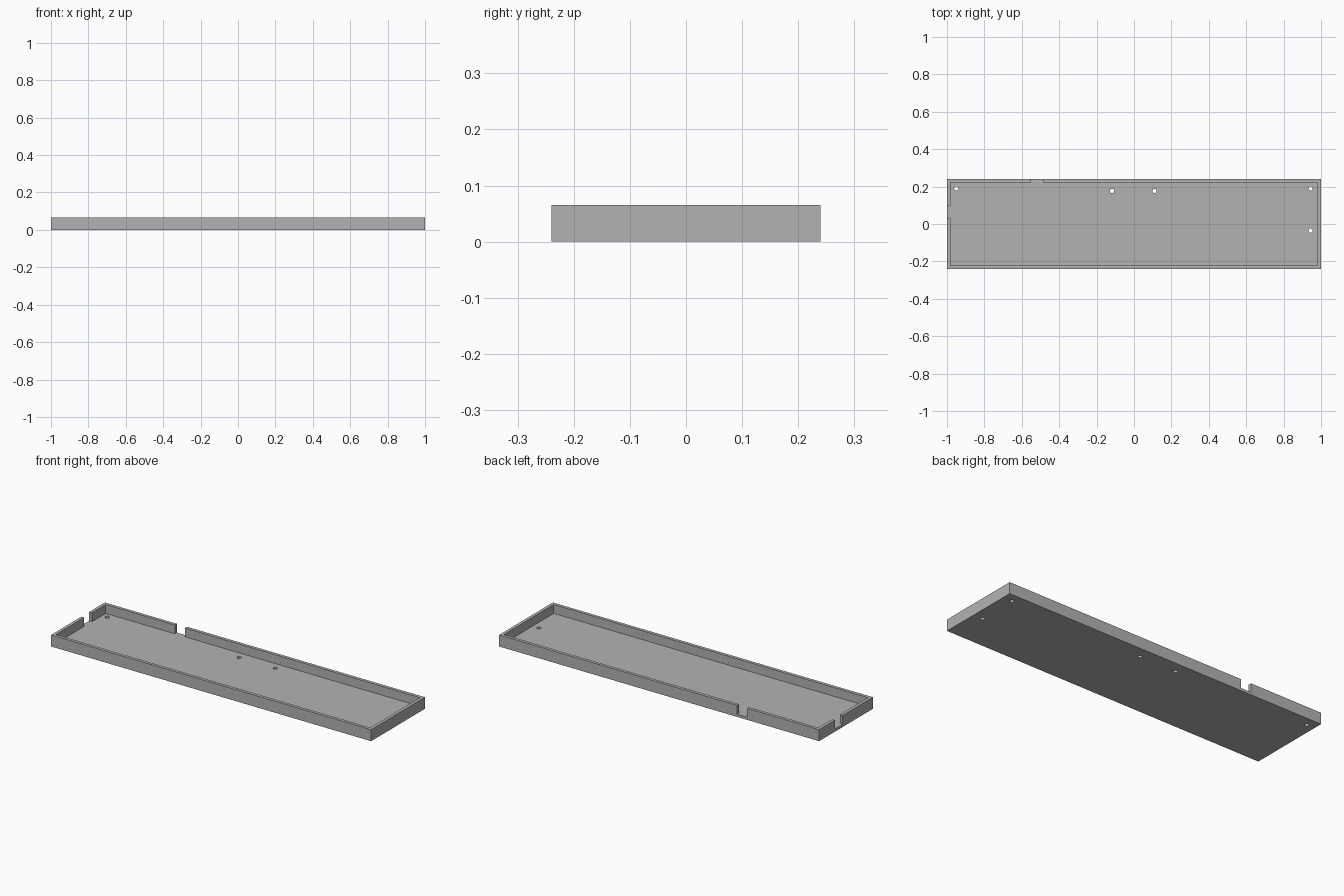
import bpy

if "Cube" in bpy.data.objects:
    bpy.data.objects.remove(bpy.data.objects["Cube"], do_unlink=True)

HX, HY, HEIGHT = 1.0, 0.24, 0.065
WALL, FLOOR = 0.018, 0.015
HOLE_R = 0.0115
HOLES = [(-0.95, 0.19), (-0.117, 0.177), (0.11, 0.177), (0.944, 0.19), (0.944, -0.035)]

grey = bpy.data.materials.new("plain grey")
grey.use_nodes = True
COLOUR = (0.45, 0.45, 0.45, 1)
grey.diffuse_color = COLOUR
grey.node_tree.nodes["Principled BSDF"].inputs["Base Color"].default_value = COLOUR


def box(name, x0, x1, y0, y1, z0, z1):
    bpy.ops.mesh.primitive_cube_add(size=1, location=((x0 + x1) / 2, (y0 + y1) / 2, (z0 + z1) / 2))
    ob = bpy.context.object
    ob.name = name
    ob.scale = (x1 - x0, y1 - y0, z1 - z0)
    bpy.ops.object.transform_apply(location=True, rotation=False, scale=True)
    ob.data.materials.append(grey)
    return ob


def cut(target, cutter):
    """Subtract the cutter from the target and discard it."""
    cutter.hide_render = True
    mod = target.modifiers.new("cut", 'BOOLEAN')
    mod.operation = 'DIFFERENCE'
    mod.solver = 'EXACT'
    mod.object = cutter
    bpy.context.view_layer.objects.active = target
    bpy.ops.object.modifier_apply(modifier=mod.name)
    bpy.data.objects.remove(cutter, do_unlink=True)


# Open tray: solid block with the inside hollowed out
tray = box("tray", -HX, HX, -HY, HY, 0, HEIGHT)
cut(tray, box("cavity", -HX + WALL, HX - WALL, -HY + WALL, HY - WALL, FLOOR, HEIGHT + 0.1))

# Cable notches through the back wall and the right wall, level with the floor
cut(tray, box("back_notch", -0.55, -0.487, HY - WALL - 0.01, HY + 0.1, FLOOR, HEIGHT + 0.1))
cut(tray, box("side_notch", -HX - 0.1, -HX + WALL + 0.01, 0.03, 0.1, FLOOR, HEIGHT + 0.1))

# Screw holes through the floor
for x, y in HOLES:
    bpy.ops.mesh.primitive_cylinder_add(vertices=32, radius=HOLE_R, depth=0.2, location=(x, y, 0))
    bpy.context.object.data.materials.append(grey)
    cut(tray, bpy.context.object)

# Smooth hole walls, crisp tray edges
bpy.ops.object.select_all(action='DESELECT')
tray.select_set(True)
bpy.context.view_layer.objects.active = tray
bpy.ops.object.shade_smooth_by_angle()
